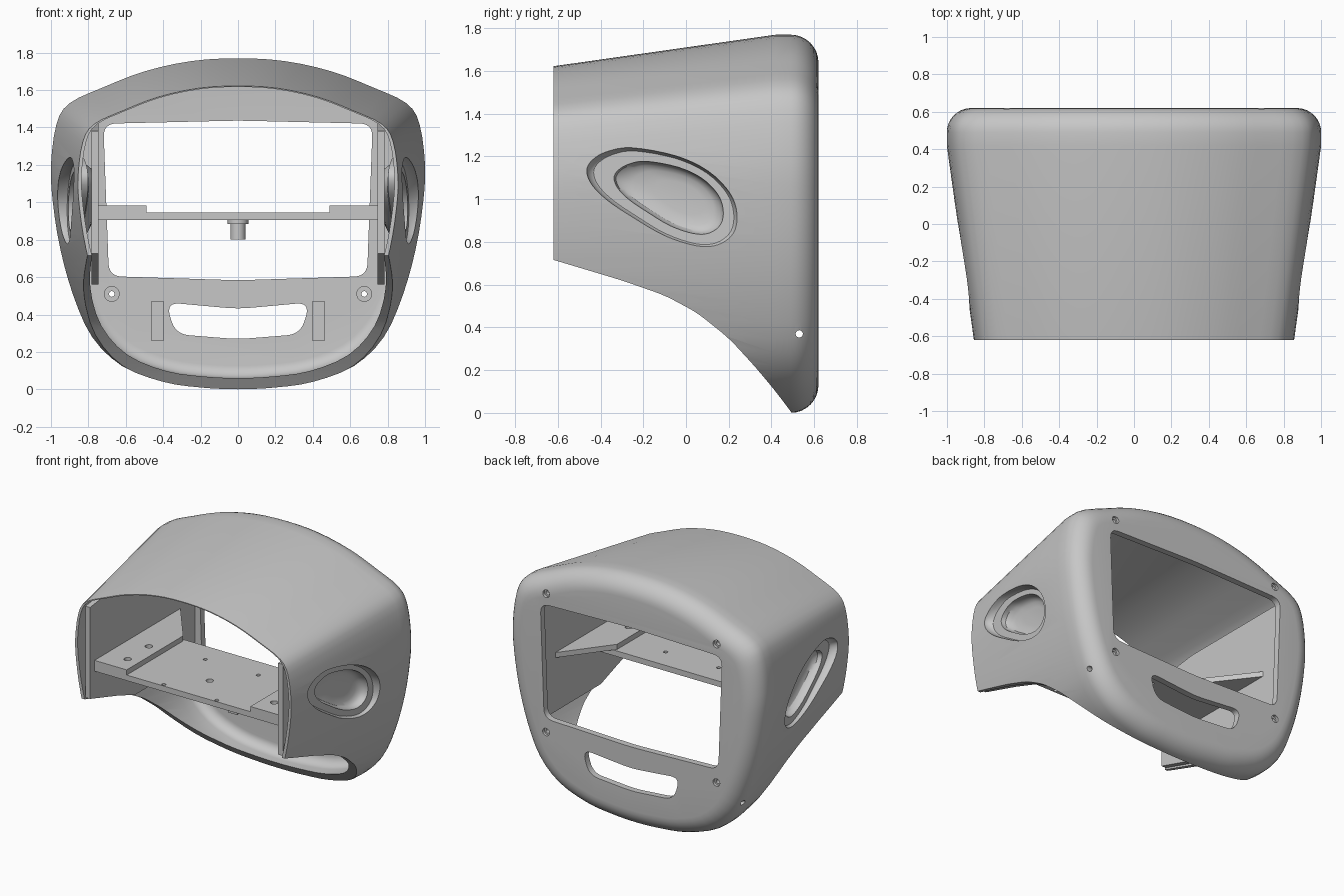
import bpy, bmesh, math
from mathutils import Vector

cube = bpy.data.objects.get("Cube")
if cube:
    bpy.data.objects.remove(cube)

grey = bpy.data.materials.new("plain grey")
grey.use_nodes = True
grey.diffuse_color = (0.57, 0.57, 0.57, 1)
grey.node_tree.nodes["Principled BSDF"].inputs["Base Color"].default_value = grey.diffuse_color


# ---------- helpers ----------
def loft(name, rings):
    """Closed solid through equal-length rings of 3D points."""
    bm = bmesh.new()
    loops = [[bm.verts.new(p) for p in ring] for ring in rings]
    n = len(loops[0])
    for a, b in zip(loops, loops[1:]):
        for i in range(n):
            j = (i + 1) % n
            bm.faces.new((a[i], a[j], b[j], b[i]))
    bm.faces.new(loops[0])
    bm.faces.new(loops[-1])
    bmesh.ops.recalc_face_normals(bm, faces=bm.faces)
    mesh = bpy.data.meshes.new(name)
    bm.to_mesh(mesh)
    bm.free()
    mesh.materials.append(grey)
    ob = bpy.data.objects.new(name, mesh)
    bpy.context.collection.objects.link(ob)
    return ob


def place(p, axis, d):
    return {"x": (d, p[0], p[1]), "y": (p[0], d, p[1]), "z": (p[0], p[1], d)}[axis]


def prism(name, pts, axis, a, b):
    return loft(name, [[place(p, axis, d) for p in pts] for d in (a, b)])


def box(x0, x1, z0, z1):
    return [(x0, z0), (x1, z0), (x1, z1), (x0, z1)]


def circle(cx, cy, r, n=20):
    return [(cx + r * math.cos(math.tau * i / n), cy + r * math.sin(math.tau * i / n)) for i in range(n)]


def smooth_loop(pts, steps):
    """Closed Catmull-Rom curve through the points."""
    v, out = [Vector(p) for p in pts], []
    n = len(v)
    for i in range(n):
        a, b, c, d = v[i - 1], v[i], v[(i + 1) % n], v[(i + 2) % n]
        for s in range(steps):
            t = s / steps
            out.append((b * 2 + (c - a) * t + (a * 2 - b * 5 + c * 4 - d) * t * t
                        + (b * 3 - a - c * 3 + d) * t ** 3) / 2)
    return out


def rounded(pts, r, steps=6):
    """Polygon with rounded corners."""
    v, out = [Vector(p) for p in pts], []
    for i, b in enumerate(v):
        p = b + (v[i - 1] - b).normalized() * r
        q = b + (v[(i + 1) % len(v)] - b).normalized() * r
        for s in range(steps + 1):
            t = s / steps
            out.append(p * (1 - t) ** 2 + b * 2 * t * (1 - t) + q * t * t)
    return out


def volume(mesh):
    bm = bmesh.new()
    bm.from_mesh(mesh)
    result = bm.calc_volume(signed=True)
    bm.free()
    return result


def cut(ob, cutters):
    """Subtract each cutter, keeping the first solver result with a sound volume."""
    for c in cutters:
        before, most = volume(ob.data), volume(c.data)
        m = ob.modifiers.new("cut", "BOOLEAN")
        m.operation, m.object = "DIFFERENCE", c
        for solver in ("EXACT", "MANIFOLD", "FLOAT"):
            m.solver = solver
            bpy.context.view_layer.update()
            graph = bpy.context.evaluated_depsgraph_get()
            mesh = bpy.data.meshes.new_from_object(ob.evaluated_get(graph))
            after = volume(mesh)
            if after > 0 and before - most - 1e-4 < after < before - 1e-7:
                ob.data = mesh
                break
        ob.modifiers.clear()
        bpy.data.objects.remove(c)


def smooth(ob):
    bpy.ops.object.select_all(action="DESELECT")
    ob.select_set(True)
    bpy.context.view_layer.objects.active = ob
    bpy.ops.object.shade_smooth_by_angle(angle=math.radians(32))


# ---------- tapered shell with rounded back ----------
half = [(0.25, 1.755), (0.5, 1.7), (0.72, 1.615), (0.9, 1.53), (0.97, 1.42), (1, 1.2), (0.99, 1),
        (0.95, 0.75), (0.88, 0.5), (0.78, 0.28), (0.62, 0.125), (0.4, 0.04), (0.2, 0.01)]
outline = smooth_loop([(0, 1.77)] + half + [(0, 0)] + [(-x, z) for x, z in reversed(half)], 3)


def section(y, s, inset):
    return [(x * s * (1 - inset), y, 0.75 + s * (0.885 + (z - 0.885) * (1 - inset / 0.885) - 0.75))
            for x, z in outline]


def body(name, front, back, r, shrink, width=1, lift=0, height=1):
    """Shrinks forward from y = 0.42 and rounds over at the back."""
    y0, knee = back - r, 0.42
    rings = [section(front, 1 - shrink * (knee - front), 0), section(knee, 1, 0), section(y0, 1, 0)]
    for i in range(1, 9):
        t = math.pi / 2 * i / 8
        rings.append(section(y0 + r * math.sin(t), 1, r * (1 - math.cos(t))))
    return loft(name, [[(x * width, y, lift + z * height) for x, y, z in ring] for ring in rings])


shell = body("shell", -0.62, 0.62, 0.13, 0.139)
hollow = body("hollow", -0.75, 0.575, 0.07, 0.124, 0.96, 0.06, 0.95)

# ---------- teardrop recess on each side ----------
teardrop = smooth_loop([(-0.455, 1.13), (-0.43, 1.18), (-0.36, 1.22), (-0.25, 1.237), (-0.05, 1.2), (0.1, 1.13),
                        (0.2, 1.03), (0.235, 0.93), (0.22, 0.84), (0.15, 0.785), (0.05, 0.78), (-0.1, 0.83),
                        (-0.25, 0.92), (-0.36, 0.995), (-0.43, 1.065)], 4)


def teardrop_cutter(side, layers):
    """Layers of (scale, depth) parallel to the side wall."""
    rings = []
    for s, depth in layers:
        ring = []
        for y, z in teardrop:
            y, z = y * s, 1.007 + (z - 1.007) * s
            wall = 0.922 + 0.135 * y - 0.03 * (1.1 - z)
            ring.append((side * (wall - depth), y, z))
        rings.append(ring)
    return loft("cutter", rings)


outer_recess = [(1.03, -0.1), (1.02, -0.01), (1, 0.006), (0.97, 0.028), (0.95, 0.034)]
bowl = [(0.75, 0), (0.74, 0.036), (0.72, 0.065), (0.66, 0.085), (0.55, 0.097), (0.35, 0.103)]
bulge = [(1.02, -0.1), (1, 0.06), (0.87, 0.07), (0.82, 0.09), (0.74, 0.115), (0.6, 0.13), (0.4, 0.135)]
cut(hollow, [teardrop_cutter(s, bulge) for s in (1, -1)])
cut(shell, [hollow])
cut(shell, [teardrop_cutter(s, shape) for s in (1, -1) for shape in (outer_recess, bowl)])

# ---------- swept lower edge ----------
sweep = [(-0.9, 0.8), (-0.6, 0.71), (-0.3, 0.62), (-0.1, 0.55), (0.05, 0.47), (0.2, 0.35),
         (0.32, 0.22), (0.42, 0.1), (0.54, -0.06), (0.54, -0.2), (-0.9, -0.2)]
cut(shell, [prism("cutter", rounded(sweep, 0.05, 3), "x", -1.2, 1.2)])

# ---------- back window, slot and screw holes ----------
window = [(-0.72, 1.42), (0, 1.437), (0.72, 1.42), (0.69, 0.605), (0, 0.583), (-0.69, 0.605)]
slot = [(-0.385, 0.465), (-0.2, 0.448), (0, 0.43), (0.2, 0.448), (0.385, 0.465),
        (0.335, 0.295), (0, 0.268), (-0.335, 0.295)]
cut(shell, [prism("cutter", rounded(window, 0.07), "y", 0.4, 0.8),
            prism("cutter", rounded(slot, 0.075), "y", 0.4, 0.8),
            prism("cutter", circle(0.53, 0.37, 0.017), "x", -1.2, 1.2)])
for x in (-0.675, 0.675):
    for z in (0.51, 1.5):
        steps = [(0.4, 0.015), (0.6, 0.015), (0.6, 0.027), (0.7, 0.027)]
        cut(shell, [loft("cutter", [[place(p, "y", y) for p in circle(x, z, r)] for y, r in steps])])
smooth(shell)

# ---------- shelf with its centre socket ----------
mid = -0.32
shelf = prism("shelf", box(-0.745, 0.745, -0.56, 0.1), "z", 0.905, 0.945)
holes = [(0, mid, 0.025)] + [(x, mid + y, 0.014) for x in (-0.21, 0.21) for y in (-0.22, 0.25)]
cut(shelf, [prism("cutter", circle(*h), "z", 0.85, 1) for h in holes])
for name, r, z0, z1 in (("socket_flange", 0.055, 0.885, 0.906), ("socket", 0.04, 0.8, 0.89)):
    ob = prism(name, circle(0, mid, r, 32), "z", z0, z1)
    cut(ob, [prism("cutter", circle(0, mid, 0.025), "z", 0.7, 1)])
    smooth(ob)

# ---------- mirrored brackets, posts and bosses ----------
plate = [(-0.61, 0.725), (-0.3, 0.63), (-0.1, 0.56), (0.578, 0.56), (0.578, 1.42), (-0.3, 1.42), (-0.61, 1.38)]
foot = [(0.75, -0.56), (0.49, -0.56), (0.49, 0.08), (0.75, 0.42)]
for side, label in ((1, "left"), (-1, "right")):
    prism(label + "_bracket_plate", plate, "x", side * 0.745, side * 0.782)
    ob = prism(label + "_bracket_foot", [(side * x, y) for x, y in foot], "z", 0.945, 0.982)
    cut(ob, [prism("cutter", circle(side * 0.58, y, 0.025), "z", 0.9, 1.1) for y in (-0.42, -0.18)])
    prism(label + "_slot_post", box(side * 0.395, side * 0.465, 0.26, 0.47), "y", 0.552, 0.59)
    boss = prism(label + "_screw_boss", circle(side * 0.675, 0.51, 0.042, 32), "y", 0.552, 0.59)
    cut(boss, [prism("cutter", circle(side * 0.675, 0.51, 0.015), "y", 0.4, 0.7)])
    smooth(boss)
